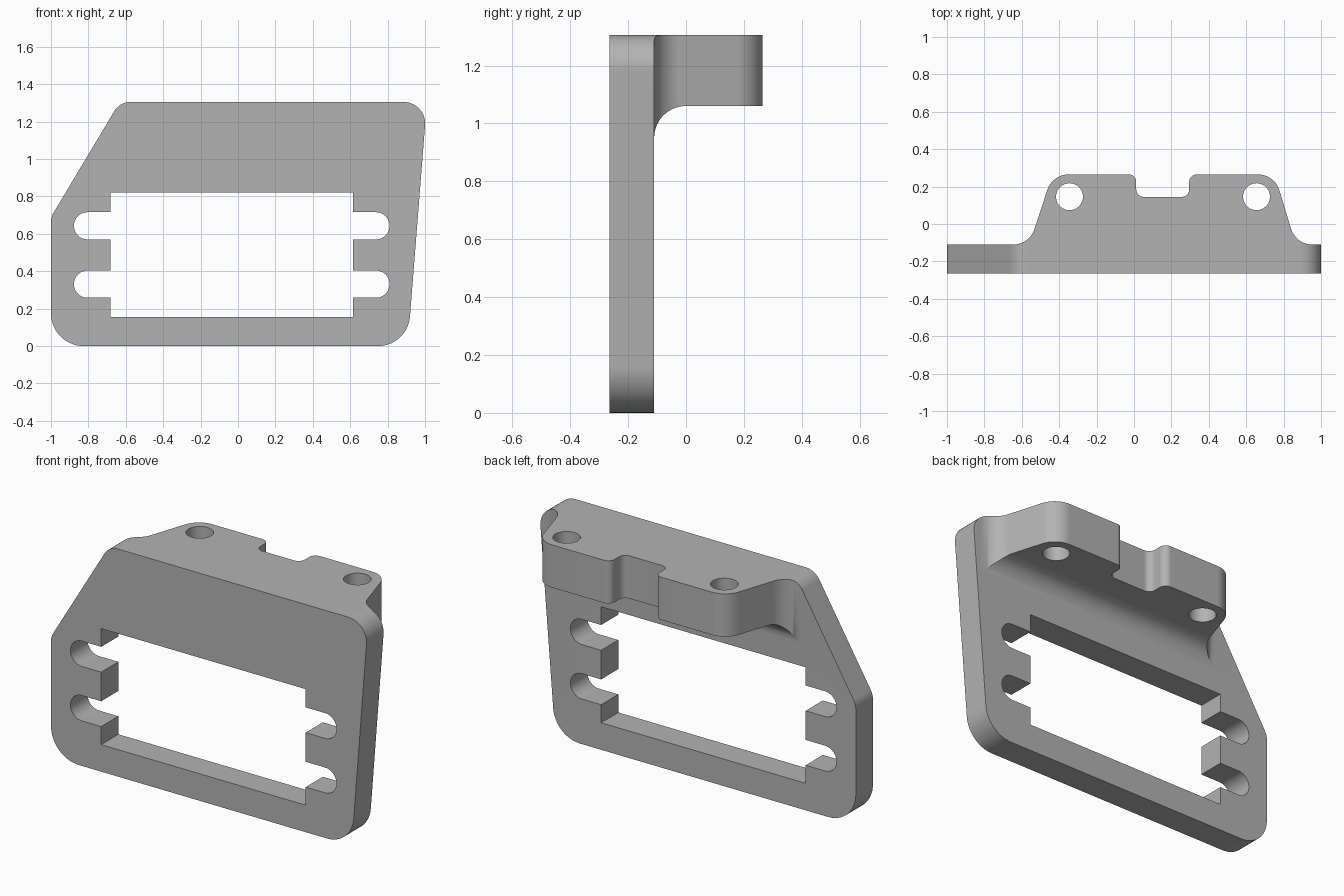
import bpy, bmesh, math
from mathutils import Vector

cube = bpy.data.objects.get("Cube")
if cube:
    bpy.data.objects.remove(cube, do_unlink=True)

WIDE = 2.0      # overshoot for intersecting and cutting prisms
HEIGHT = 1.305
FRONT, PLATE_BACK, REAR = -0.265, -0.11, 0.265

grey = bpy.data.materials.new("grey")
grey.use_nodes = True
grey.diffuse_color = (0.45, 0.45, 0.45, 1)
grey.node_tree.nodes["Principled BSDF"].inputs["Base Color"].default_value = grey.diffuse_color


def rounded(corners, segs=14):
    """Turn (u, v, radius) corners into an outline with tangent arcs."""
    pts = []
    for i, (u, v, r) in enumerate(corners):
        p = Vector((u, v))
        if r == 0:
            pts.append(p)
            continue
        a = (Vector(corners[i - 1][:2]) - p).normalized()
        b = (Vector(corners[(i + 1) % len(corners)][:2]) - p).normalized()
        half = a.angle(b) / 2
        centre = p + (a + b).normalized() * r / math.sin(half)
        start = p + a * r / math.tan(half) - centre
        end = p + b * r / math.tan(half) - centre
        sweep = math.pi - 2 * half
        for k in range(segs + 1):
            t = k / segs
            pts.append(centre + (start * math.sin((1 - t) * sweep)
                                 + end * math.sin(t * sweep)) / math.sin(sweep))
    return pts


def prism(name, outline, axis, low, high):
    """Extrude an outline along x, y or z."""
    place = {"x": lambda p, d: (d, p.x, p.y),
             "y": lambda p, d: (p.x, d, p.y),
             "z": lambda p, d: (p.x, p.y, d)}[axis]
    bm = bmesh.new()
    face = bm.faces.new([bm.verts.new(place(p, low)) for p in outline])
    ext = bmesh.ops.extrude_face_region(bm, geom=[face])
    shift = Vector(place(Vector((0, 0)), high - low))
    bmesh.ops.translate(bm, vec=shift,
                        verts=[g for g in ext["geom"] if isinstance(g, bmesh.types.BMVert)])
    bmesh.ops.recalc_face_normals(bm, faces=bm.faces)
    mesh = bpy.data.meshes.new(name)
    bm.to_mesh(mesh)
    bm.free()
    mesh.materials.append(grey)
    obj = bpy.data.objects.new(name, mesh)
    bpy.context.collection.objects.link(obj)
    return obj


def combine(body, tool, operation):
    tool.hide_render = True
    mod = body.modifiers.new(tool.name, "BOOLEAN")
    mod.operation, mod.solver, mod.object = operation, "EXACT", tool
    bpy.context.view_layer.objects.active = body
    bpy.ops.object.modifier_apply(modifier=mod.name)
    bpy.data.objects.remove(tool, do_unlink=True)


# Front outline of the plate
bracket = prism("mounting_bracket", rounded([
    (-1, 0, 0.175), (0.907, 0, 0.17), (1.01, HEIGHT, 0.115),
    (-0.632, HEIGHT, 0.1), (-1, 0.69, 0.1)]), "y", -WIDE, WIDE)

# Side profile: thin plate with a filleted shelf at the top
side = prism("side_profile", rounded([
    (FRONT, -WIDE, 0), (PLATE_BACK, -WIDE, 0), (PLATE_BACK, 1.06, 0.11),
    (WIDE, 1.06, 0), (WIDE, WIDE, 0), (FRONT, WIDE, 0)]), "x", -WIDE, WIDE)
combine(bracket, side, "INTERSECT")

# Plan profile: flared shelf with a notch in its rear edge
plan = prism("plan_profile", rounded([
    (-WIDE, -WIDE, 0), (WIDE, -WIDE, 0), (WIDE, PLATE_BACK, 0),
    (0.865, PLATE_BACK, 0.12), (0.752, REAR, 0.12),
    (0.295, REAR, 0.04), (0.295, 0.145, 0.04), (0.012, 0.145, 0.04), (0.012, REAR, 0.04),
    (-0.436, REAR, 0.12), (-0.56, PLATE_BACK, 0.12), (-WIDE, PLATE_BACK, 0)]),
    "z", -WIDE, WIDE)
combine(bracket, plan, "INTERSECT")

# Rectangular window
window = [Vector(p) for p in ((-0.682, 0.155), (0.615, 0.155), (0.615, 0.82), (-0.682, 0.82))]
combine(bracket, prism("window_cutter", window, "y", -WIDE, WIDE), "DIFFERENCE")

# Round-ended screw slots on both sides of the window
for z in (0.331, 0.643):
    r = 0.0725
    slot = rounded([(-0.877, z - r, r - 0.0005), (0.81, z - r, r - 0.0005),
                    (0.81, z + r, r - 0.0005), (-0.877, z + r, r - 0.0005)])
    combine(bracket, prism("slot_cutter", slot, "y", -WIDE, WIDE), "DIFFERENCE")

# Vertical screw holes through the shelf
for x in (-0.345, 0.655):
    circle = [Vector((x + 0.072 * math.cos(a), 0.146 + 0.072 * math.sin(a)))
              for a in (math.tau * k / 48 for k in range(48))]
    combine(bracket, prism("hole_cutter", circle, "z", 0.9, WIDE), "DIFFERENCE")

# Smooth arcs, crisp edges, flat planes
bpy.ops.object.select_all(action="DESELECT")
bracket.select_set(True)
bpy.context.view_layer.objects.active = bracket
bpy.ops.object.shade_smooth_by_angle(angle=math.radians(25))
weighted = bracket.modifiers.new("flat_planes", "WEIGHTED_NORMAL")
weighted.keep_sharp = True
